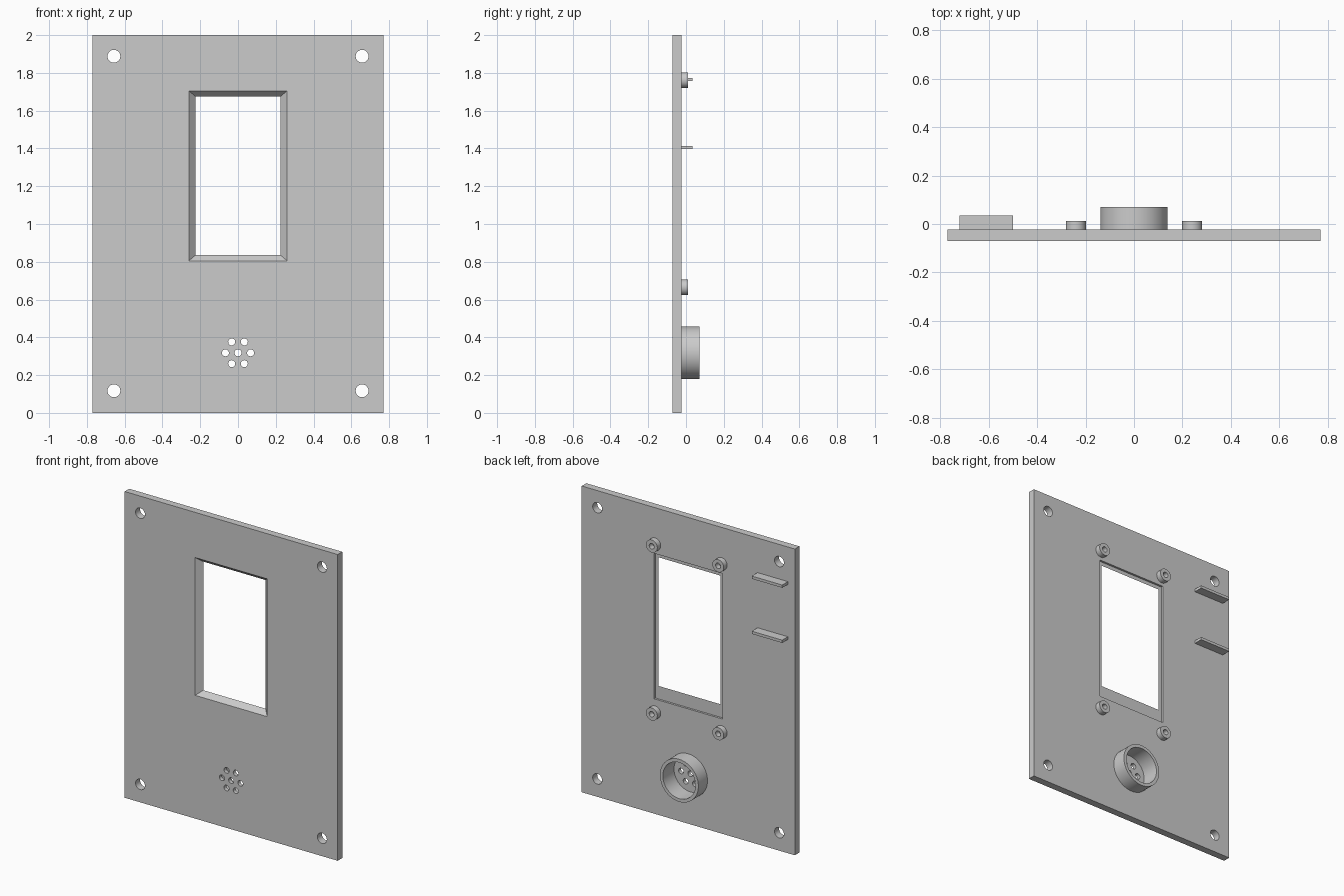
import bpy, bmesh, math
from mathutils import Matrix, Vector

cube = bpy.data.objects.get("Cube")
if cube:
    bpy.data.objects.remove(cube, do_unlink=True)

# Depth levels of the plate
FRONT, BACK = -0.0706, -0.0235
SILL = -0.037

grey = bpy.data.materials.new("plain grey")
grey.use_nodes = True
grey.diffuse_color = (0.6, 0.6, 0.6, 1)
grey.node_tree.nodes["Principled BSDF"].inputs["Base Color"].default_value = (0.6, 0.6, 0.6, 1)


def finish(name, bm):
    bmesh.ops.recalc_face_normals(bm, faces=bm.faces)
    mesh = bpy.data.meshes.new(name)
    bm.to_mesh(mesh)
    bm.free()
    mesh.materials.append(grey)
    obj = bpy.data.objects.new(name, mesh)
    bpy.context.collection.objects.link(obj)
    return obj


def select(obj):
    bpy.ops.object.select_all(action='DESELECT')
    obj.select_set(True)
    bpy.context.view_layer.objects.active = obj


def smooth(obj):
    select(obj)
    bpy.ops.object.shade_smooth_by_angle(angle=math.radians(30))


def box(name, x, y, z):
    bm = bmesh.new()
    size = Vector((x[1] - x[0], y[1] - y[0], z[1] - z[0]))
    mid = Vector((sum(x), sum(y), sum(z))) / 2
    bmesh.ops.create_cube(bm, size=1, matrix=Matrix.Translation(mid) @ Matrix.Diagonal(size).to_4x4())
    return finish(name, bm)


def rod(bm, x, z, radius, y0, y1, sides=32):
    place = Matrix.Translation((x, (y0 + y1) / 2, z)) @ Matrix.Rotation(math.pi / 2, 4, 'X')
    bmesh.ops.create_cone(bm, cap_ends=True, segments=sides, radius1=radius, radius2=radius,
                          depth=y1 - y0, matrix=place)


def tube(name, x, z, outer, inner, y0, y1, sides=48):
    bm = bmesh.new()
    path = [(outer, y0), (outer, y1), (inner, y1), (inner, y0)]
    rings = []
    for radius, y in path:
        angles = [2 * math.pi * i / sides for i in range(sides)]
        rings.append([bm.verts.new((x + radius * math.cos(a), y, z + radius * math.sin(a))) for a in angles])
    for k in range(4):
        a, b = rings[k], rings[(k + 1) % 4]
        for i in range(sides):
            j = (i + 1) % sides
            bm.faces.new((a[i], a[j], b[j], b[i]))
    obj = finish(name, bm)
    smooth(obj)
    return obj


def cut(target, cutter):
    mod = target.modifiers.new("cut", 'BOOLEAN')
    mod.operation, mod.solver, mod.object = 'DIFFERENCE', 'EXACT', cutter
    select(target)
    bpy.ops.object.modifier_apply(modifier=mod.name)
    bpy.data.objects.remove(cutter, do_unlink=True)


# Flat panel
panel = box("panel", (-0.77, 0.77), (FRONT, BACK), (0, 2))

# Shallow display recess in the back, then the bevelled window from the front
cut(panel, box("recess_cutter", (-0.247, 0.247), (SILL, 0.1), (0.75, 1.70)))
bm = bmesh.new()
loops = []
for t in (-0.3, 1.2):
    w, h = 0.26 - 0.035 * t, 0.45 - 0.03 * t
    y = FRONT + (SILL - FRONT) * t
    loops.append([bm.verts.new((sx * w, y, 1.255 + sz * h))
                  for sx, sz in ((-1, -1), (1, -1), (1, 1), (-1, 1))])
for loop in loops:
    bm.faces.new(loop)
for i in range(4):
    j = (i + 1) % 4
    bm.faces.new((loops[0][i], loops[0][j], loops[1][j], loops[1][i]))
cut(panel, finish("window_cutter", bm))

# Speaker pocket in the back
SPEAKER_Z = 0.318
bm = bmesh.new()
rod(bm, 0, SPEAKER_Z, 0.118, -0.045, 0.1, 48)
cut(panel, finish("pocket_cutter", bm))

# Corner screw holes and the sound holes
bm = bmesh.new()
for x in (-0.657, 0.657):
    for z in (0.117, 1.888):
        rod(bm, x, z, 0.034, -0.2, 0.2)
rod(bm, 0, SPEAKER_Z, 0.0185, -0.2, 0.2, 24)
for i in range(6):
    a = i * math.pi / 3
    rod(bm, 0.0667 * math.cos(a), SPEAKER_Z + 0.0667 * math.sin(a), 0.0185, -0.2, 0.2, 24)
cut(panel, finish("hole_cutter", bm))
smooth(panel)

# Speaker collar
tube("speaker_collar", 0, SPEAKER_Z, 0.139, 0.118, BACK, 0.0706)

# Screw bosses around the window
for side, x in (("right", -0.24), ("left", 0.24)):
    for level, z in (("lower", 0.665), ("upper", 1.762)):
        tube(f"{level}_{side}_boss", x, z, 0.041, 0.018, BACK, 0.0118, 32)

# Horizontal support ribs
for level, z in (("lower", 1.405), ("upper", 1.765)):
    box(f"{level}_rib", (-0.72, -0.5), (BACK - 0.005, 0.0353), (z - 0.009, z + 0.009))
